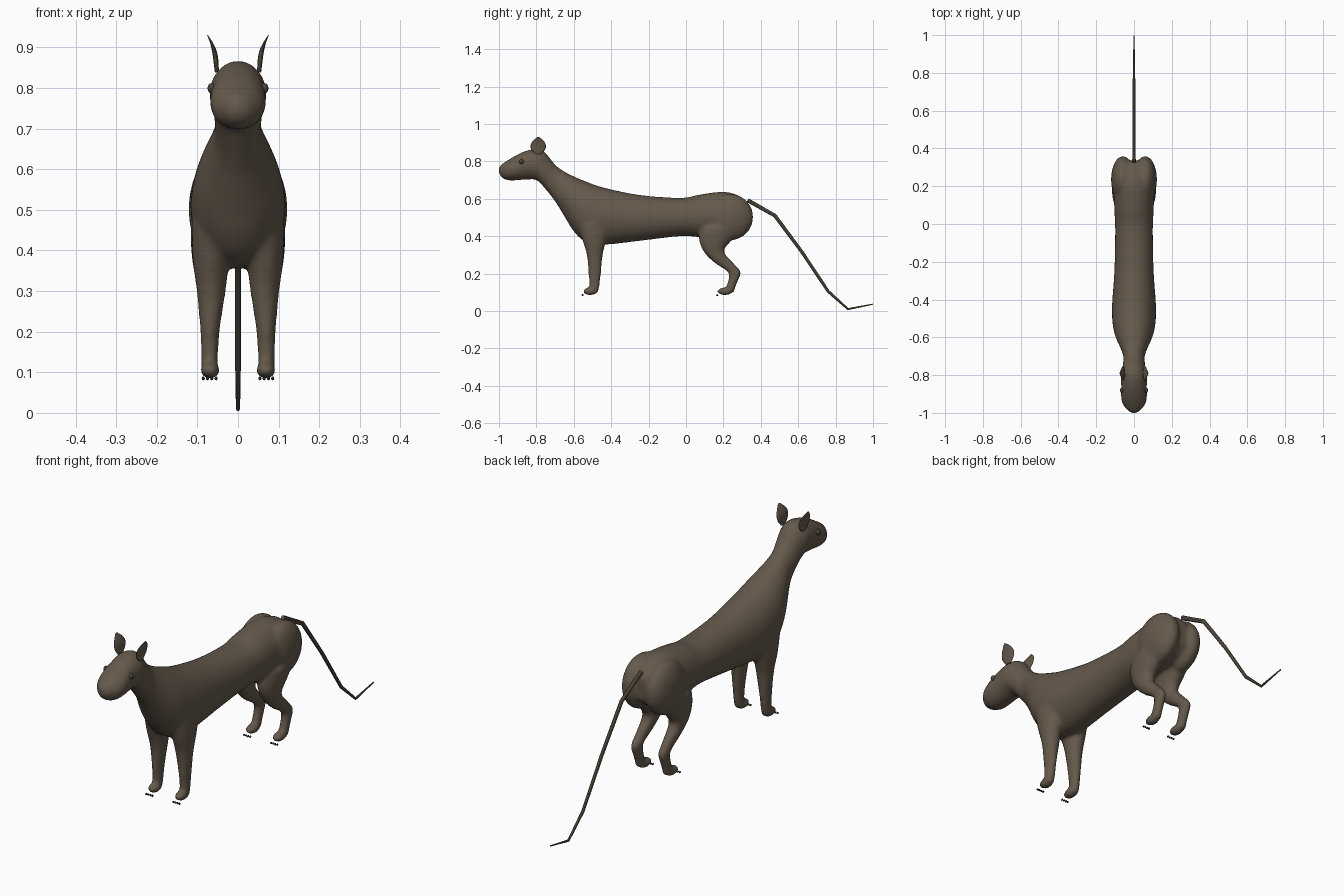
import bpy, bmesh, math
from mathutils import Vector

if "Cube" in bpy.data.objects:
    bpy.data.objects.remove(bpy.data.objects["Cube"])


def material(name, rgb):
    m = bpy.data.materials.new(name)
    m.diffuse_color = (*rgb, 1)
    m.use_nodes = True
    m.node_tree.nodes["Principled BSDF"].inputs["Base Color"].default_value = m.diffuse_color
    return m


FUR = material("brown fur", (0.130, 0.100, 0.071))
EYE = material("dark eye", (0.07, 0.06, 0.05))
CLAW = material("black claw", (0.02, 0.018, 0.016))


def spline(rows, steps=4):
    """Catmull-Rom interpolation of tuples of numbers."""
    out = []
    for i in range(len(rows) - 1):
        a, b, c, d = (rows[max(i - 1, 0)], rows[i], rows[i + 1],
                      rows[min(i + 2, len(rows) - 1)])
        for s in range(steps):
            t = s / steps
            out.append(tuple(0.5 * (2 * q + (r - p) * t + (2 * p - 5 * q + 4 * r - w) * t * t
                                    + (3 * q - p - 3 * r + w) * t ** 3)
                             for p, q, r, w in zip(a, b, c, d)))
    return out + [rows[-1]]


def loft(bm, rings, n=20):
    """Skin elliptical rings given as (centre, half axis, half axis)."""
    loops = []
    for c, u, v in rings:
        loops.append([bm.verts.new(Vector(c) + Vector(u) * math.cos(k * math.tau / n)
                                   + Vector(v) * math.sin(k * math.tau / n)) for k in range(n)])
    faces = [bm.faces.new(loops[0]), bm.faces.new(loops[-1][::-1])]
    for a, b in zip(loops, loops[1:]):
        for k in range(n):
            faces.append(bm.faces.new((a[k], b[k], b[(k + 1) % n], a[(k + 1) % n])))
    bmesh.ops.recalc_face_normals(bm, faces=faces)


def ball(bm, centre, radii, seg=20):
    vs = bmesh.ops.create_uvsphere(bm, u_segments=seg, v_segments=seg // 2, radius=1)["verts"]
    for v in vs:
        v.co = Vector(centre) + Vector(a * b for a, b in zip(v.co, radii))


def finish(bm, name, mat, smooth=True):
    me = bpy.data.meshes.new(name)
    bm.to_mesh(me)
    bm.free()
    me.materials.append(mat)
    for p in me.polygons:
        p.use_smooth = smooth
    ob = bpy.data.objects.new(name, me)
    bpy.context.collection.objects.link(ob)
    return ob


# Head, neck and torso: y, bottom z, top z, half width
TORSO = [(-1.0, .735, .768, .014), (-.985, .713, .785, .036), (-.95, .698, .808, .062),
         (-.91, .698, .832, .069), (-.86, .702, .855, .068), (-.80, .700, .867, .070),
         (-.755, .655, .850, .061), (-.70, .585, .783, .057), (-.65, .505, .746, .075),
         (-.60, .425, .720, .097), (-.54, .372, .695, .112), (-.44, .354, .660, .117),
         (-.245, .375, .620, .104), (-.03, .400, .605, .100), (.065, .395, .621, .104),
         (.15, .390, .634, .106), (.22, .395, .636, .100), (.29, .42, .613, .078),
         (.335, .46, .57, .045)]
# Legs: x, y, z, half width, half depth
FRONT_LEG = [(.060, -.49, .47, .055, .09), (.066, -.49, .38, .046, .065),
             (.066, -.488, .30, .036, .043), (.069, -.488, .20, .024, .034),
             (.070, -.49, .13, .021, .027), (.070, -.495, .098, .021, .025)]
HIND_LEG = [(.062, .19, .45, .056, .115), (.066, .16, .385, .048, .092),
            (.068, .148, .32, .036, .056), (.069, .200, .26, .027, .052),
            (.070, .258, .21, .022, .036), (.070, .254, .17, .021, .028),
            (.070, .240, .13, .021, .026), (.070, .232, .10, .021, .026)]

bm = bmesh.new()
loft(bm, [((0, y, (a + b) / 2), (w, 0, 0), (0, 0, (b - a) / 2))
          for y, a, b, w in spline(TORSO)], 28)
for s in (-1, 1):
    for leg in (FRONT_LEG, HIND_LEG):
        loft(bm, [((s * x, y, z), (w, 0, 0), (0, d, 0)) for x, y, z, w, d in spline(leg)])
    # Rump lobes and paws
    ball(bm, (s * .059, .235, .502), (.063, .126, .125))
    ball(bm, (s * .069, -.513, .105), (.025, .040, .021))
    ball(bm, (s * .069, .208, .105), (.025, .042, .021))
body = finish(bm, "body", FUR)

# Fuse all body volumes into one smooth skin
mod = body.modifiers.new("fuse", "REMESH")
mod.mode = "VOXEL"
mod.voxel_size = 0.008
mod.use_smooth_shade = True
mod = body.modifiers.new("soften", "SMOOTH")
mod.factor = 0.5
mod.iterations = 10

# Tail: angular tapering rod
TAIL = [(.33, .592, .011), (.475, .51, .010), (.62, .315, .009),
        (.76, .105, .008), (.866, .010, .006), (.998, .036, .003)]
rings = []
for i, (y, z, r) in enumerate(TAIL):
    a, b = TAIL[max(i - 1, 0)], TAIL[min(i + 1, len(TAIL) - 1)]
    t = Vector((0, b[0] - a[0], b[1] - a[1])).normalized()
    rings.append(((0, y, z), (r * .85, 0, 0), (0, -t.z * r, t.y * r)))
bm = bmesh.new()
loft(bm, rings, 8)
low = min(v.co.z for v in bm.verts)
for v in bm.verts:
    v.co.z = max(v.co.z, 0)
finish(bm, "tail", FUR, False)

# Ears: thin leaves bending outward; z, x, half width, half thickness
EAR = [(.838, .052, .016, .005), (.862, .054, .036, .006), (.885, .057, .041, .006),
       (.908, .064, .030, .004), (.930, .075, .005, .001)]
for s, side in ((-1, "right"), (1, "left")):
    bm = bmesh.new()
    loft(bm, [((s * x, -.79, z), (t, 0, 0), (0, w, 0)) for z, x, w, t in spline(EAR)], 16)
    finish(bm, side + "_ear", FUR)
    bm = bmesh.new()
    ball(bm, (s * .065, -.88, .799), (.010, .013, .013), 16)
    finish(bm, side + "_eye", EYE)
    # Claws: four small points ahead of each paw
    for toe_y, name in ((-.553, "front"), (.167, "hind")):
        bm = bmesh.new()
        for k in range(4):
            ball(bm, (s * (.054 + .0105 * k), toe_y, .085), (.004, .006, .005), 8)
        finish(bm, side + "_" + name + "_claws", CLAW)
